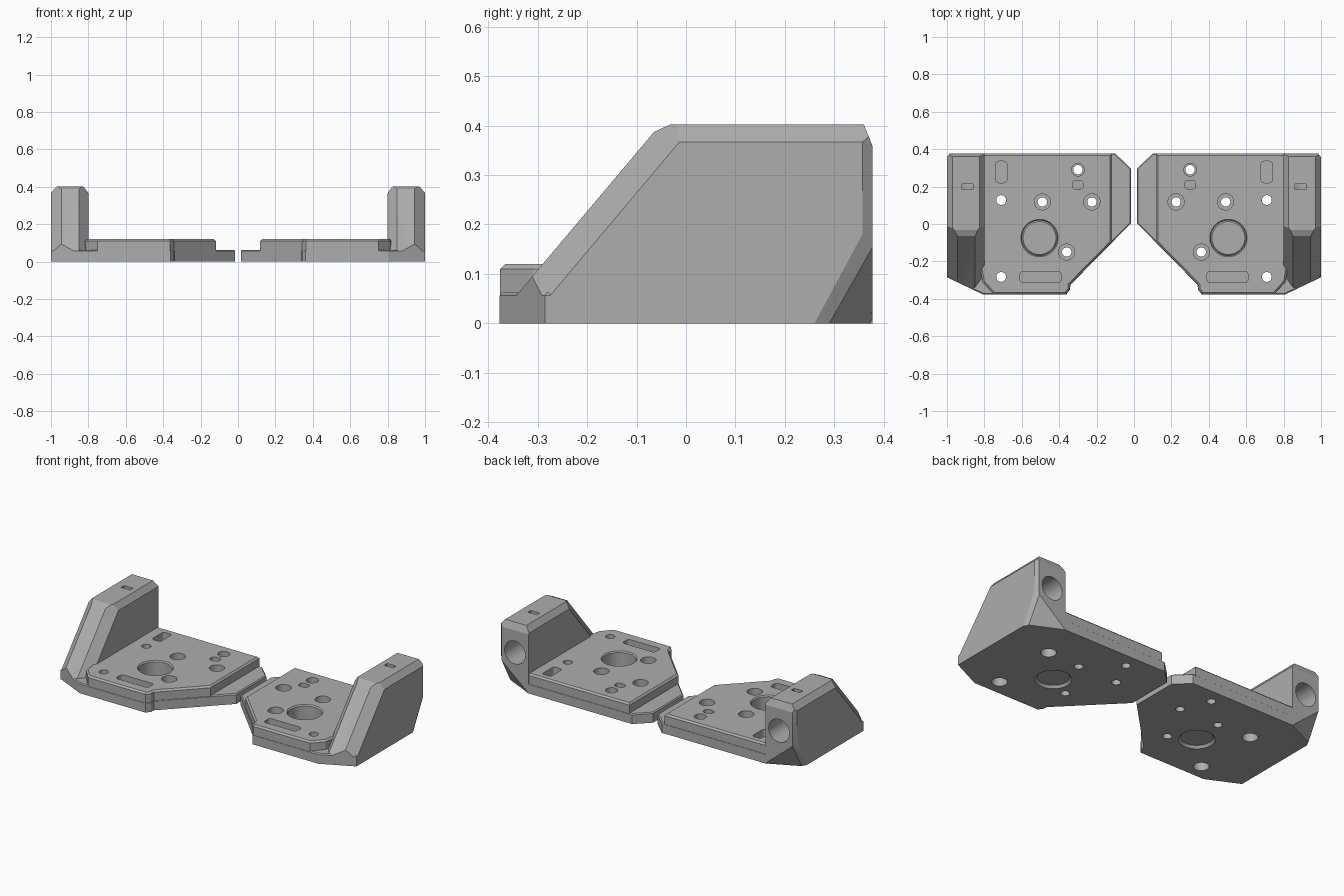
import bpy, bmesh, math
from mathutils import Vector, Matrix

cube = bpy.data.objects.get("Cube")
if cube:
    bpy.data.objects.remove(cube, do_unlink=True)

grey = bpy.data.materials.new("plain grey")
grey.use_nodes = True
tone = (0.42, 0.42, 0.42, 1)
grey.diffuse_color = tone
grey.node_tree.nodes["Principled BSDF"].inputs["Base Color"].default_value = tone


def finish(bm, name):
    bmesh.ops.recalc_face_normals(bm, faces=bm.faces)
    mesh = bpy.data.meshes.new(name)
    bm.to_mesh(mesh)
    bm.free()
    mesh.materials.append(grey)
    obj = bpy.data.objects.new(name, mesh)
    bpy.context.collection.objects.link(obj)
    return obj


def prism(name, outline, z0, z1, chamfer=0):
    """Extruded outline, optionally with its top rim chamfered."""
    bm = bmesh.new()
    face = bm.faces.new([bm.verts.new((x, y, z0)) for x, y in outline])
    out = bmesh.ops.extrude_face_region(bm, geom=[face])["geom"]
    top = [v for v in out if isinstance(v, bmesh.types.BMVert)]
    bmesh.ops.translate(bm, verts=top, vec=(0, 0, z1 - z0))
    if chamfer:
        rim = [e for e in bm.edges if all(v in top for v in e.verts)]
        bmesh.ops.bevel(bm, geom=rim, offset=chamfer, segments=1, affect='EDGES')
    return finish(bm, name)


def rounded(cx, cy, w, h, r, steps=6):
    """Outline of a rounded rectangle; a circle when w = h = 2r."""
    pts = []
    for i, (sx, sy) in enumerate(((1, 1), (-1, 1), (-1, -1), (1, -1))):
        for k in range(steps + 1):
            a = math.pi / 2 * (i + k / steps)
            p = (cx + sx * (w / 2 - r) + r * math.cos(a),
                 cy + sy * (h / 2 - r) + r * math.sin(a))
            if not pts or math.dist(p, pts[-1]) > 1e-5:
                pts.append(p)
    if math.dist(pts[0], pts[-1]) < 1e-5:
        pts.pop()
    return pts


def slot(cx, cy, w, h, z0, z1):
    return prism("slot_cutter", rounded(cx, cy, w, h, 0.018), z0, z1)


def bore(cx, cy, r, z0=-0.05, z1=0.2):
    return prism("bore_cutter", rounded(cx, cy, 2 * r, 2 * r, r, 10), z0, z1)


def chamfer_cone(cx, cy, r0, r1, z0, z1):
    bm = bmesh.new()
    bmesh.ops.create_cone(bm, cap_ends=True, segments=40, radius1=r0, radius2=r1, depth=z1 - z0,
                          matrix=Matrix.Translation((cx, cy, (z0 + z1) / 2)))
    return finish(bm, "rim_cutter")


def clip(bm, a, b, c, inside=Vector((0.9, 0.1, 0.2))):
    """Slice off everything beyond the plane through three points."""
    a, b, c = Vector(a), Vector(b), Vector(c)
    n = (b - a).cross(c - a).normalized()
    if n.dot(inside - a) > 0:
        n = -n
    cut = bmesh.ops.bisect_plane(bm, geom=bm.verts[:] + bm.edges[:] + bm.faces[:],
                                 plane_co=a, plane_no=n, clear_outer=True)["geom_cut"]
    edges = [e for e in cut if isinstance(e, bmesh.types.BMEdge) and e.is_boundary]
    if edges:
        bmesh.ops.edgeloop_fill(bm, edges=edges)


def boolean(obj, other, operation):
    mod = obj.modifiers.new("cut", 'BOOLEAN')
    mod.object, mod.operation, mod.solver = other, operation, 'EXACT'
    bpy.context.view_layer.objects.active = obj
    bpy.ops.object.modifier_apply(modifier=mod.name)
    bpy.data.objects.remove(other, do_unlink=True)


# Upright side wall: a block sliced by its slopes and chamfers
bm = bmesh.new()
bmesh.ops.create_cube(bm, matrix=Matrix.Translation((0.9, 0, 0.201)) @ Matrix.Diagonal((0.2, 0.754, 0.402, 1)))
lo, hi = (0.8, 0.85), (1, 0.945)
clip(bm, (1, -0.065, 0.387), (1, -0.29, 0.12), (0.8, -0.29, 0.12))        # front slope
clip(bm, (1, -0.065, 0.387), (1, -0.033, 0.402), (0.8, -0.033, 0.402))    # brow
for face_x, slope_x in (lo, hi):                                          # slope edges
    clip(bm, (face_x, -0.015, 0.365), (face_x, -0.28, 0.05), (slope_x, -0.065, 0.387))
for face_x, top_x in ((0.8, 0.827), (1, 0.97)):                           # top edges
    clip(bm, (face_x, 0, 0.367), (face_x, 0.1, 0.367), (top_x, 0, 0.402))
clip(bm, (0.8, 0.36, 0.402), (1, 0.36, 0.402), (1, 0.377, 0.36))          # back top edge
clip(bm, (1, 0.357, 0), (1, 0.357, 0.4), (0.985, 0.377, 0))               # back outer edge
clip(bm, (1, 0.26, 0), (1, 0.357, 0.18), (0.985, 0.29, 0))                # lower corner strip
clip(bm, (0.985, 0.29, 0), (0.985, 0.377, 0.155), (0.8, 0.377, 0))        # lower corner
clip(bm, (1, -0.285, 0), (1, -0.285, 0.4), (0.807, -0.377, 0))            # front corner
wall = finish(bm, "side_wall")

# Base plate: low layer with the lip, thick layer above it
bracket = prism("left_bracket", [
    (0.10, 0.377), (0.015, 0.295), (0.015, 0.005), (0.34, -0.325), (0.342, -0.35),
    (0.362, -0.377), (0.807, -0.377), (1, -0.285), (1, 0), (0.81, 0), (0.81, 0.377)], 0, 0.062, 0.006)
deck = prism("deck", [
    (0.118, 0.376), (0.118, -0.097), (0.342, -0.325), (0.344, -0.35), (0.364, -0.376),
    (0.75, -0.376), (0.81, -0.31), (0.83, -0.2), (0.83, 0.376)], 0.02, 0.12, 0.01)
boolean(bracket, deck, 'UNION')
boolean(bracket, wall, 'UNION')

# Motor opening with chamfered rims
cutters = [bore(0.505, -0.075, 0.094), chamfer_cone(0.505, -0.075, 0.088, 0.104, 0.105, 0.125),
           chamfer_cone(0.505, -0.075, 0.104, 0.088, -0.005, 0.015)]
# Screw holes recessed from above
for x, y, r in ((0.225, 0.118, 0.043), (0.49, 0.118, 0.043), (0.36, -0.15, 0.043), (0.3, 0.29, 0.034)):
    cutters += [bore(x, y, 0.025), bore(x, y, r, 0.075)]
# Screw holes recessed from below
for y in (0.128, -0.283):
    cutters += [bore(0.71, y, 0.026), bore(0.71, y, 0.043, -0.05, 0.05)]
# Shallow slots in the deck and the window on the wall top
cutters += [slot(0.71, 0.278, 0.06, 0.115, 0.07, 0.2), slot(0.3, 0.21, 0.06, 0.045, 0.07, 0.2),
            slot(0.5, -0.283, 0.22, 0.06, 0.07, 0.2),
            prism("window_cutter", [(0.86, 0.185), (0.92, 0.185), (0.92, 0.213), (0.86, 0.213)], 0.22, 0.5)]
# Blind bore in the back of the wall
socket = bore(0, 0, 0.07, 0, 0.4)
socket.data.transform(Matrix.Translation((0.893, 0.12, 0.225)) @ Matrix.Rotation(-math.pi / 2, 4, 'X'))
cutters.append(socket)
for c in cutters:
    boolean(bracket, c, 'DIFFERENCE')

# Opposite bracket
mirrored = bracket.data.copy()
mirrored.transform(Matrix.Scale(-1, 4, (1, 0, 0)))
mirrored.flip_normals()
twin = bpy.data.objects.new("right_bracket", mirrored)
bpy.context.collection.objects.link(twin)

for obj in (bracket, twin):
    bpy.ops.object.select_all(action='DESELECT')
    obj.select_set(True)
    bpy.context.view_layer.objects.active = obj
    bpy.ops.object.shade_smooth_by_angle(angle=math.radians(20))
